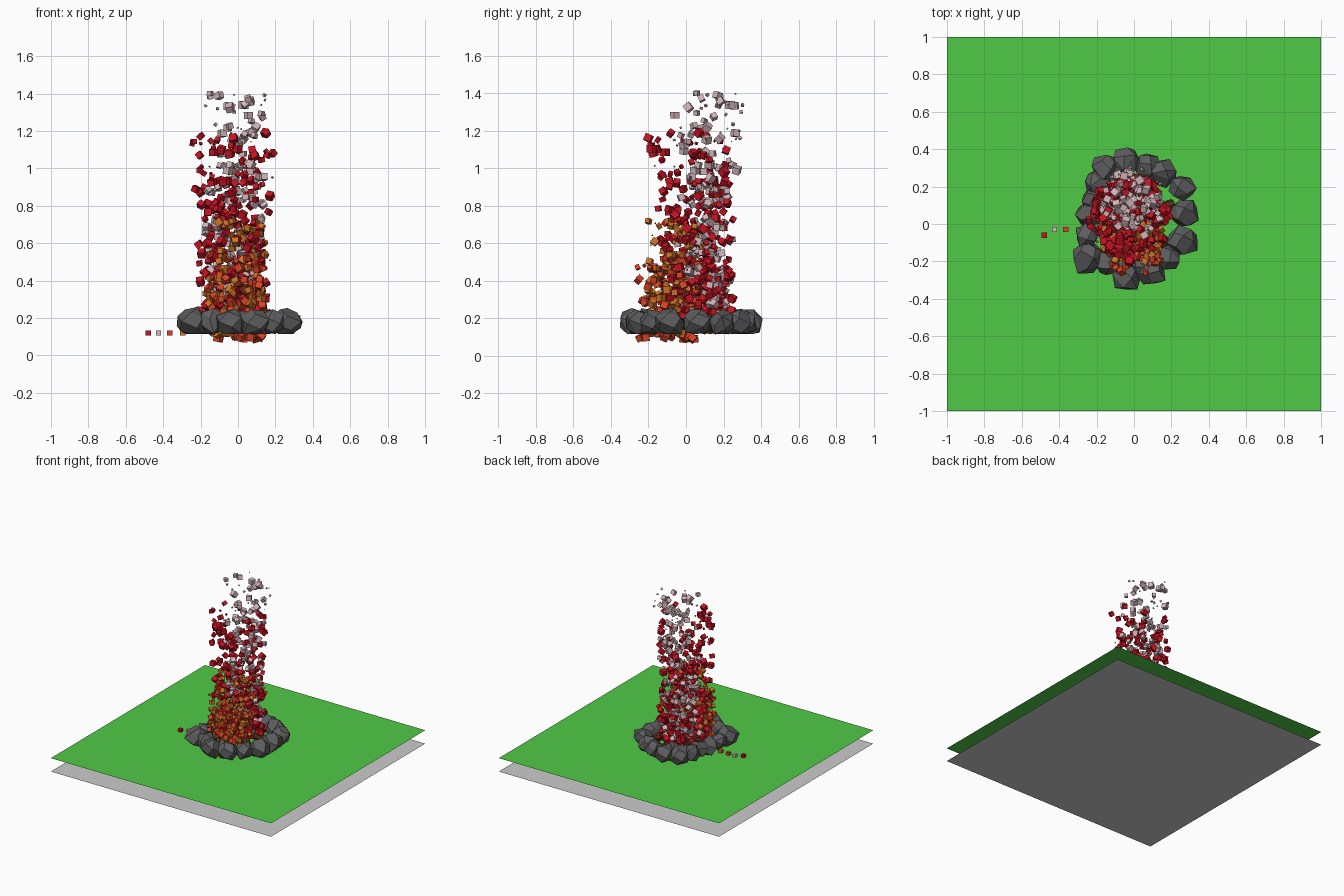
import bpy, bmesh, math, random
from mathutils import Vector, Matrix, Euler

if "Cube" in bpy.data.objects:
    bpy.data.objects.remove(bpy.data.objects["Cube"])

random.seed(7)


def material(name, rgb):
    m = bpy.data.materials.new(name)
    m.diffuse_color = (*rgb, 1)
    m.use_nodes = True
    m.node_tree.nodes["Principled BSDF"].inputs["Base Color"].default_value = m.diffuse_color
    return m


def finish(name, bm, mat=None):
    me = bpy.data.meshes.new(name)
    bm.to_mesh(me)
    bm.free()
    ob = bpy.data.objects.new(name, me)
    bpy.context.collection.objects.link(ob)
    if mat:
        me.materials.append(mat)
    return ob


def rand_rot():
    return Euler([random.uniform(0, 2 * math.pi) for _ in range(3)]).to_matrix().to_4x4()


GREEN = material("grass_green", (0.08, 0.59, 0.06))
STONE = material("stone_grey", (0.11, 0.11, 0.115))
WOOD = material("wood_brown", (0.075, 0.033, 0.009))
ORANGE = material("flame_orange", (0.62, 0.17, 0.02))
EMBER = material("ember_orange", (0.70, 0.055, 0.018))
RED = material("flame_red", (0.58, 0.006, 0.016))
SMOKE = material("smoke_pink", (0.66, 0.47, 0.49))

# Ground sheets
for name, z, mat in (("base_sheet", 0, None), ("grass_sheet", 0.11, GREEN)):
    bm = bmesh.new()
    bmesh.ops.create_grid(bm, x_segments=1, y_segments=1, size=1,
                          matrix=Matrix.Translation((0, 0, z)))
    finish(name, bm, mat)

# Ring of faceted stones: x, y, radius
STONES = [(-0.04, 0.34, .08), (-0.15, 0.30, .075), (0.07, 0.31, .07), (0.15, 0.27, .075),
          (0.26, 0.19, .07), (0.27, 0.06, .075), (0.26, -0.09, .08), (0.18, -0.18, .075),
          (0.09, -0.25, .08), (-0.04, -0.28, .08), (-0.14, -0.21, .07), (-0.25, -0.18, .085),
          (-0.25, -0.06, .065), (-0.24, 0.05, .07), (-0.21, 0.13, .07), (-0.19, 0.22, .075),
          (0.03, -0.22, .06), (-0.08, 0.26, .065)]
bm = bmesh.new()
for x, y, r in STONES:
    n, verts = 16, []
    turn = random.uniform(0, 6.28)
    for i in range(n):
        # evenly spread points on a sphere, jittered, then wrapped in a hull
        h = 1 - 2 * (i + 0.5) / n
        a = turn + i * 2.39996
        ring = math.sqrt(1 - h * h)
        p = Vector((math.cos(a) * ring, math.sin(a) * ring, h)) * r * random.uniform(0.9, 1.2)
        p.z = max(-0.06, min(0.085, p.z))
        verts.append(bm.verts.new(p + Vector((x, y, 0.175))))
    hull = bmesh.ops.convex_hull(bm, input=verts)
    loose = [v for v in verts if not v.link_faces]
    bmesh.ops.delete(bm, geom=loose, context='VERTS')
bmesh.ops.dissolve_limit(bm, angle_limit=math.radians(14), verts=bm.verts[:], edges=bm.edges[:])
finish("stone_ring", bm, STONE)

# Logs stacked as a low cone inside the ring
bm = bmesh.new()
for i in range(6):
    a = i * math.pi / 3 + 0.35
    m = (Matrix.Translation((0.01, 0.03, 0)) @ Matrix.Rotation(a, 4, 'Z')
         @ Matrix.Translation((0.11, 0, 0.185)) @ Matrix.Rotation(math.radians(-68), 4, 'Y'))
    bmesh.ops.create_cone(bm, cap_ends=True, segments=8, radius1=0.033, radius2=0.033,
                          depth=0.22, matrix=m)
finish("logs", bm, WOOD)


# Rising cubes: height falls off in number, drifting about a slowly moving centre
def particles(name, mat, count, z0, z1, power, centre, drift, spread):
    bm = bmesh.new()
    for _ in range(count):
        t = random.random() ** power
        z = z0 + (z1 - z0) * t
        a, rad = random.uniform(0, 2 * math.pi), math.sqrt(random.random())
        widen = 0.95 + 0.25 * t
        x = centre[0] + drift[0] * t + spread[0] * rad * widen * math.cos(a)
        y = centre[1] + drift[1] * t + spread[1] * rad * widen * math.sin(a)
        size = random.uniform(0.024, 0.04)
        if t > 0.75 and random.random() < 0.35:
            size *= random.uniform(0.2, 0.5)
        bmesh.ops.create_cube(bm, size=size, matrix=Matrix.Translation((x, y, z)) @ rand_rot())
    finish(name, bm, mat)


particles("orange_flame_cubes", ORANGE, 120, 0.11, 0.72, 1.2, (-0.01, -0.09), (0, 0.03), (0.16, 0.13))
particles("ember_cubes", EMBER, 110, 0.09, 0.52, 1.3, (-0.01, -0.09), (0, 0), (0.17, 0.17))
particles("red_flame_cubes", RED, 300, 0.20, 1.20, 1.45, (-0.02, 0.06), (0, -0.03), (0.19, 0.20))
particles("smoke_cubes", SMOKE, 200, 0.22, 1.40, 1.25, (-0.03, 0.09), (0.03, 0.03), (0.15, 0.16))

# Four source cubes lying beside the ring
for name, mat, x, y in (("red_source", RED, -0.48, -0.06), ("smoke_source", SMOKE, -0.425, -0.03),
                        ("ember_source", EMBER, -0.365, -0.03), ("orange_source", ORANGE, -0.295, -0.03)):
    bm = bmesh.new()
    bmesh.ops.create_cube(bm, size=0.028, matrix=Matrix.Translation((x, y, 0.12)))
    finish(name, bm, mat)
